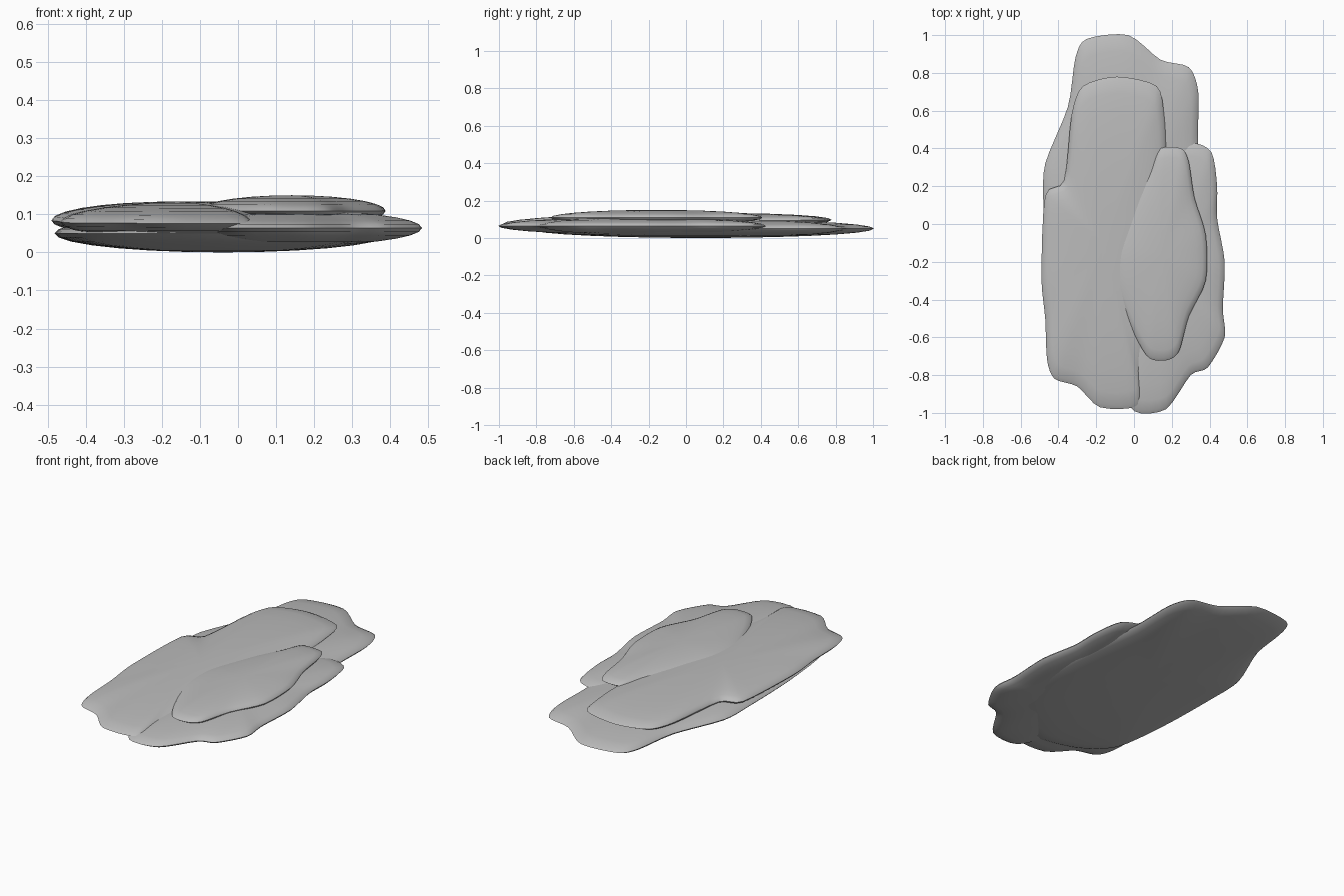
import bpy
import bmesh
import math
from mathutils import Vector

default_cube = bpy.data.objects.get("Cube")
if default_cube:
    bpy.data.objects.remove(default_cube, do_unlink=True)

# Single stone colour
stone = bpy.data.materials.new("stone_grey")
stone.use_nodes = True
stone_colour = (0.5, 0.5, 0.5, 1)
stone.diffuse_color = stone_colour
stone.node_tree.nodes["Principled BSDF"].inputs["Base Color"].default_value = stone_colour


def smooth_loop(points, steps=4):
    """Closed curve that passes through every outline point."""
    loop = []
    count = len(points)
    for i in range(count):
        before, start, end, after = (
            Vector(points[(i + k) % count]) / 100 for k in (-1, 0, 1, 2)
        )
        tangent_in = (end - before) * 0.4
        tangent_out = (after - start) * 0.4
        for step in range(steps):
            t = step / steps
            blend = t * t * (3 - 2 * t)
            loop.append(
                start.lerp(end, blend)
                + tangent_in * t * (1 - t) ** 2
                - tangent_out * t * t * (1 - t)
            )
    return loop


def make_slab(name, outline, height, thickness, slope=0, rings=14):
    """Lens-shaped stone slab: shrinking outline rings between two poles."""
    loop = smooth_loop(outline)
    xs = [p.x for p in loop]
    ys = [p.y for p in loop]
    centre = Vector((min(xs) + max(xs), min(ys) + max(ys))) / 2
    bm = bmesh.new()

    def add_vert(flat, rise):
        level = height + slope * (flat.y - centre.y)
        return bm.verts.new((flat.x, flat.y, level + rise * thickness))

    bottom = add_vert(centre, -1)
    top = add_vert(centre, 1)
    layers = []
    for ring in range(1, rings):
        angle = math.pi * (ring / rings - 0.5)
        reach = math.cos(angle)
        layer = []
        for point in loop:
            # lobes fade into a plain oval towards the middle
            offset = point - centre
            layer.append(add_vert(centre + offset * reach, math.sin(angle)))
        layers.append(layer)

    count = len(loop)
    for i in range(count):
        j = (i + 1) % count
        bm.faces.new((bottom, layers[0][j], layers[0][i]))
        bm.faces.new((top, layers[-1][i], layers[-1][j]))
        for low, high in zip(layers, layers[1:]):
            bm.faces.new((low[i], low[j], high[j], high[i]))
    bmesh.ops.recalc_face_normals(bm, faces=bm.faces)

    mesh = bpy.data.meshes.new(name)
    bm.to_mesh(mesh)
    bm.free()
    mesh.materials.append(stone)
    slab = bpy.data.objects.new(name, mesh)
    bpy.context.collection.objects.link(slab)
    bpy.ops.object.select_all(action="DESELECT")
    slab.select_set(True)
    bpy.context.view_layer.objects.active = slab
    bpy.ops.object.shade_smooth_by_angle(angle=math.radians(40))
    return slab


# Large slab at the bottom, reaching furthest back
make_slab("base_slab", [
    (-25, 98), (-3, 100), (14, 87), (29, 83), (34, 70), (34, 42),
    (38, 10), (40, -30), (30, -65), (0, -84), (-25, -80), (-42, -65),
    (-47, -30), (-48, 10), (-47, 32), (-35, 62), (-31, 88),
], height=0.05, thickness=0.05)

# Slab along the left side, reaching furthest forward
make_slab("left_slab", [
    (30, 43), (41, 38), (44, 20), (44, 3), (48, -20), (47, -45),
    (48, -60), (39, -76), (30, -80), (17, -98), (0, -99), (-8, -80),
    (-14, -30), (-8, 15), (10, 38),
], height=0.064, thickness=0.045)

# Long slab along the right side
make_slab("right_slab", [
    (-27, 73), (-9, 78), (12, 73), (16, 57), (17, 35), (17, 0),
    (12, -40), (4, -77), (2, -96), (-18, -97), (-30, -86), (-42, -82),
    (-46, -72), (-47, -50), (-49, -28), (-47, 15), (-37, 23), (-33, 58),
], height=0.086, thickness=0.047, slope=0.012)

# Small slab on top
make_slab("top_slab", [
    (14, 40), (25, 40), (29, 33), (32, 14), (38, -6), (38, -30),
    (29, -49), (24, -67), (18, -72), (8, -71), (0, -58), (-9, -36),
    (-10, -15), (0, 12), (9, 30),
], height=0.109, thickness=0.041)
